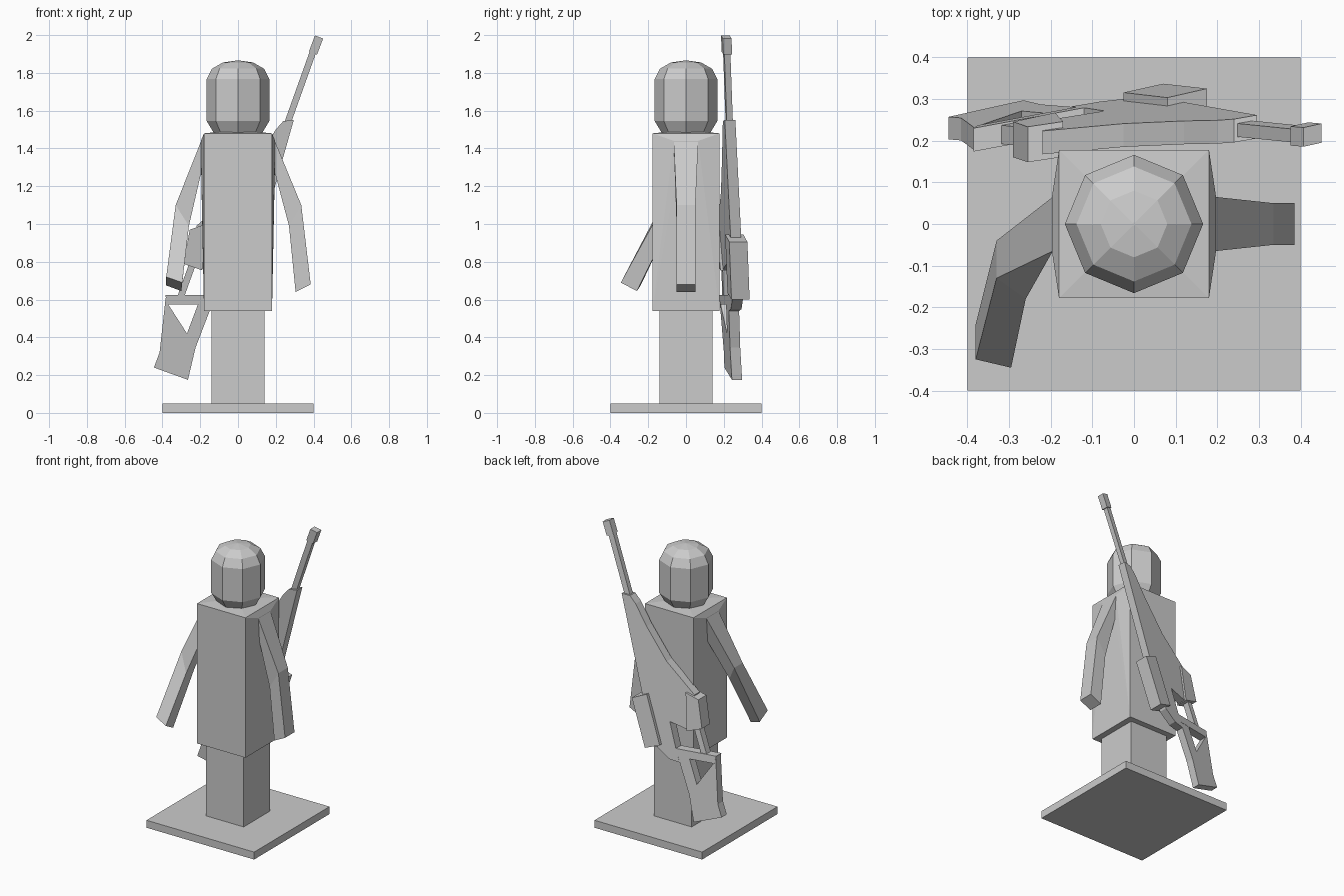
import bpy, bmesh
from math import cos, sin, pi
from mathutils import Vector


def finish(name, bm):
    bmesh.ops.recalc_face_normals(bm, faces=bm.faces)
    me = bpy.data.meshes.new(name)
    bm.to_mesh(me)
    bm.free()
    ob = bpy.data.objects.new(name, me)
    bpy.context.collection.objects.link(ob)
    return ob


def loft(name, rings):
    bm = bmesh.new()
    vs = [[bm.verts.new(p) for p in r] for r in rings]
    n = len(vs[0])
    for a, b in zip(vs, vs[1:]):
        for i in range(n):
            j = (i + 1) % n
            bm.faces.new((a[i], a[j], b[j], b[i]))
    bm.faces.new(vs[0])
    bm.faces.new(vs[-1])
    return finish(name, bm)


def box(name, hx, hy, z0, z1):
    return loft(name, [[(sx * hx, sy * hy, z) for sx, sy in
                        ((-1, -1), (1, -1), (1, 1), (-1, 1))] for z in (z0, z1)])


def slab(name, pts, thick):
    # Flat x-z profile given thickness in the leaning plane of the rifle
    def ring(s):
        return [(x, 0.337 + 0.185 * x - 0.102 * z + s * thick / 2, z) for x, z in pts]
    return loft(name, [ring(-1), ring(1)])


def bar(name, a, b, width, thick):
    a, b = Vector(a), Vector(b)
    d = (b - a).normalized()
    n = Vector((-d.y, d.x)) * width / 2
    return slab(name, [a - n, b - n, b + n, a + n], thick)


# Stand and legs
box("base", 0.4, 0.4, 0, 0.05)
box("legs", 0.14, 0.14, 0.05, 0.54)

# Torso: box with slightly raised top and shoulder bulges
bm = bmesh.new()
for sx in (-1, 1):
    for sy in (-1, 1):
        for x, y, z in ((0.18, 0.178, 0.54), (0.18, 0.178, 1.48),
                        (0.197, 0.065, 1.44), (0.195, 0.05, 1.28)):
            bm.verts.new((sx * x, sy * y, z))
bm.verts.new((0, 0, 1.497))
bmesh.ops.convex_hull(bm, input=bm.verts)
finish("torso", bm)

# Arms: shoulder, elbow and wrist sections
def shoulder(s):
    return [(s * 0.195, 0.065, 1.44), (s * 0.195, -0.065, 1.44),
            (s * 0.193, -0.05, 1.28), (s * 0.193, 0.05, 1.28)]


loft("straight_arm", [shoulder(1),
     [(0.335, 0.05, 1.10), (0.335, -0.05, 1.10), (0.27, -0.05, 0.99), (0.27, 0.05, 0.99)],
     [(0.385, 0.05, 0.68), (0.385, -0.05, 0.68), (0.305, -0.05, 0.64), (0.305, 0.05, 0.64)]])
loft("bent_arm", [shoulder(-1),
     [(-0.33, -0.04, 1.10), (-0.33, -0.13, 1.10), (-0.26, -0.18, 0.99), (-0.26, -0.09, 0.99)],
     [(-0.38, -0.24, 0.675), (-0.38, -0.325, 0.72), (-0.295, -0.345, 0.69), (-0.30, -0.26, 0.645)]])

# Eight-sided head
head = [(0.13, 1.485), (0.166, 1.545), (0.166, 1.767), (0.138, 1.822), (0.08, 1.855), (0.004, 1.866)]
loft("head", [[(r * cos(i * pi / 4), r * sin(i * pi / 4), z) for i in range(8)] for r, z in head])

# Rifle slung across the back
slab("rifle_body", [(0.24, 1.545), (0.295, 1.55), (0.12, 0.93), (0.0, 0.61), (-0.08, 0.55),
                    (-0.15, 0.54), (-0.12, 0.625), (-0.07, 0.79), (-0.19, 0.76), (-0.22, 0.99),
                    (-0.025, 1.17), (0.12, 1.37), (0.2, 1.5)], 0.056)
slab("magazine", [(-0.17, 1.0), (-0.255, 0.97), (-0.29, 0.79), (-0.19, 0.755)], 0.085)
slab("scope", [(0.08, 0.945), (0.175, 0.905), (0.07, 0.60), (-0.025, 0.635)], 0.096)
bar("trigger_guard", (-0.24, 0.79), (-0.305, 0.61), 0.035, 0.045)
bar("barrel", (0.25, 1.5), (0.4, 1.92), 0.034, 0.032)
bar("muzzle", (0.397, 1.905), (0.429, 1.99), 0.046, 0.046)

# Skeleton stock around a triangular opening
slab("stock_top", [(-0.385, 0.625), (-0.11, 0.625), (-0.1, 0.575), (-0.375, 0.575)], 0.056)
slab("stock_butt", [(-0.383, 0.61), (-0.37, 0.575), (-0.27, 0.42), (-0.225, 0.345),
                    (-0.265, 0.175), (-0.445, 0.24), (-0.415, 0.32)], 0.054)
slab("stock_edge", [(-0.21, 0.58), (-0.1, 0.58), (-0.15, 0.54), (-0.225, 0.345), (-0.27, 0.42)], 0.054)
